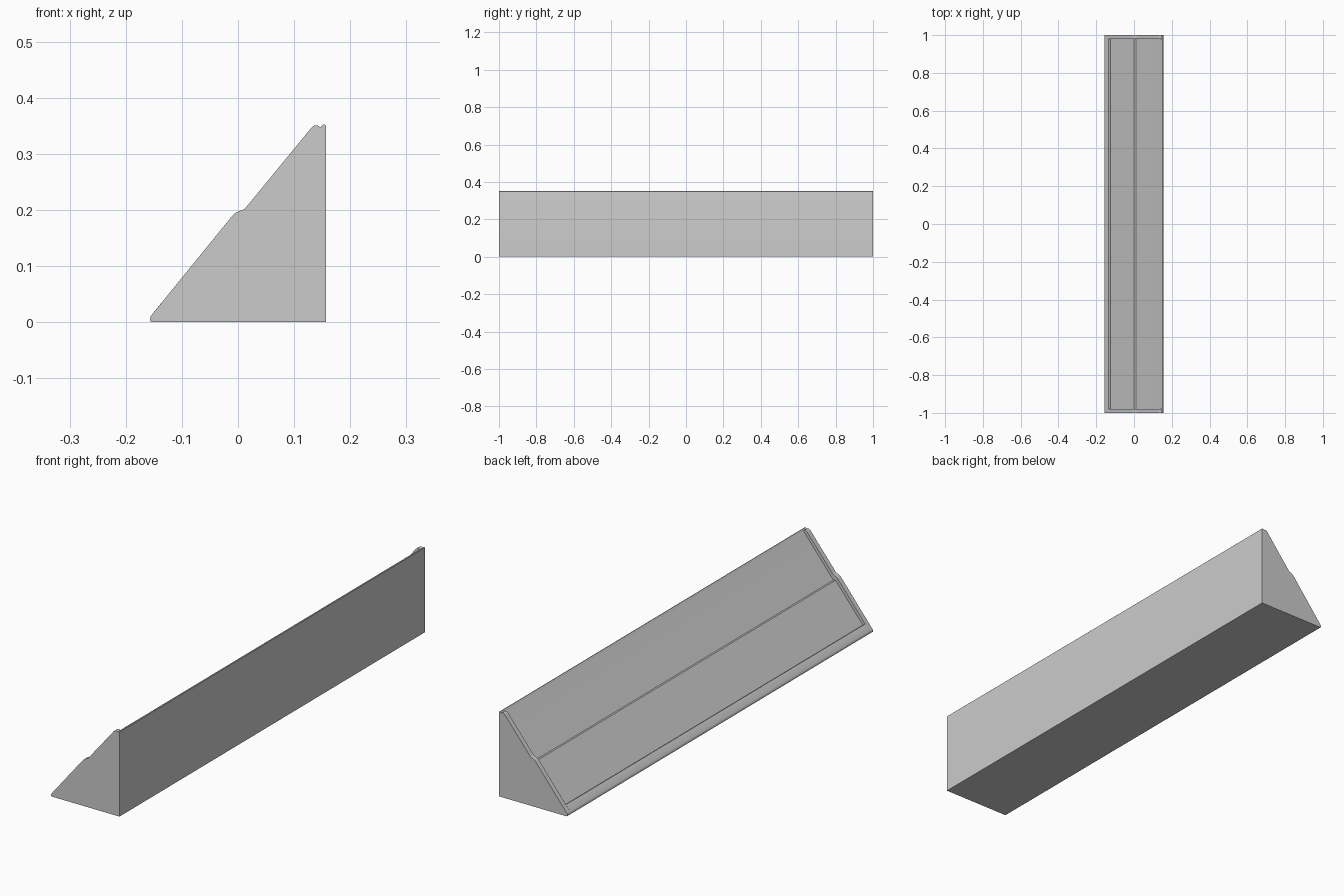
import bpy, bmesh, math

if "Cube" in bpy.data.objects:
    bpy.data.objects.remove(bpy.data.objects["Cube"])


def extrude_profile(name, points, y0, y1):
    """Extrude a closed x-z outline along y."""
    bm = bmesh.new()
    face = bm.faces.new([bm.verts.new((x, y0, z)) for x, z in points])
    result = bmesh.ops.extrude_face_region(bm, geom=[face])
    verts = [v for v in result["geom"] if isinstance(v, bmesh.types.BMVert)]
    bmesh.ops.translate(bm, verts=verts, vec=(0, y1 - y0, 0))
    bmesh.ops.recalc_face_normals(bm, faces=bm.faces)
    mesh = bpy.data.meshes.new(name)
    bm.to_mesh(mesh)
    bm.free()
    obj = bpy.data.objects.new(name, mesh)
    bpy.context.collection.objects.link(obj)
    bpy.ops.object.select_all(action='DESELECT')
    obj.select_set(True)
    bpy.context.view_layer.objects.active = obj
    bpy.ops.object.shade_smooth_by_angle(angle=math.radians(25))
    return obj


HALF_LENGTH = 1.0
END_THICKNESS = 0.021

# Rounded toe and rounded back rim shared by both outlines
toe = [(-0.154, 0), (-0.1565, 0.002), (-0.157, 0.006), (-0.156, 0.010), (-0.153, 0.014)]
rim = [(0.1475, 0.347), (0.149, 0.350), (0.1515, 0.352), (0.1545, 0.352),
       (0.1565, 0.350), (0.157, 0.347), (0.157, 0)]

# End plate outline with a soft shoulder half way up the slope
shoulder = [(-0.014, 0.185), (-0.009, 0.191), (-0.004, 0.195), (0.002, 0.198),
            (0.008, 0.200), (0.013, 0.203), (0.017, 0.208)]
crest = [(0.127, 0.342), (0.131, 0.347), (0.135, 0.350), (0.139, 0.351), (0.143, 0.350)]
end_outline = toe + shoulder + crest + rim

# Body outline: front lip, two recessed sloping panels, small ledge, back rim
panels = [(-0.137, 0.034), (-0.135, 0.0355), (-0.133, 0.035), (-0.125, 0.029),
          (0.0, 0.181), (0.010, 0.179), (0.146, 0.345)]
body_outline = toe + panels + rim

inner = HALF_LENGTH - END_THICKNESS
extrude_profile("sloped_body", body_outline, -inner, inner)
extrude_profile("front_end_plate", end_outline, -HALF_LENGTH, -inner)
extrude_profile("back_end_plate", end_outline, inner, HALF_LENGTH)
